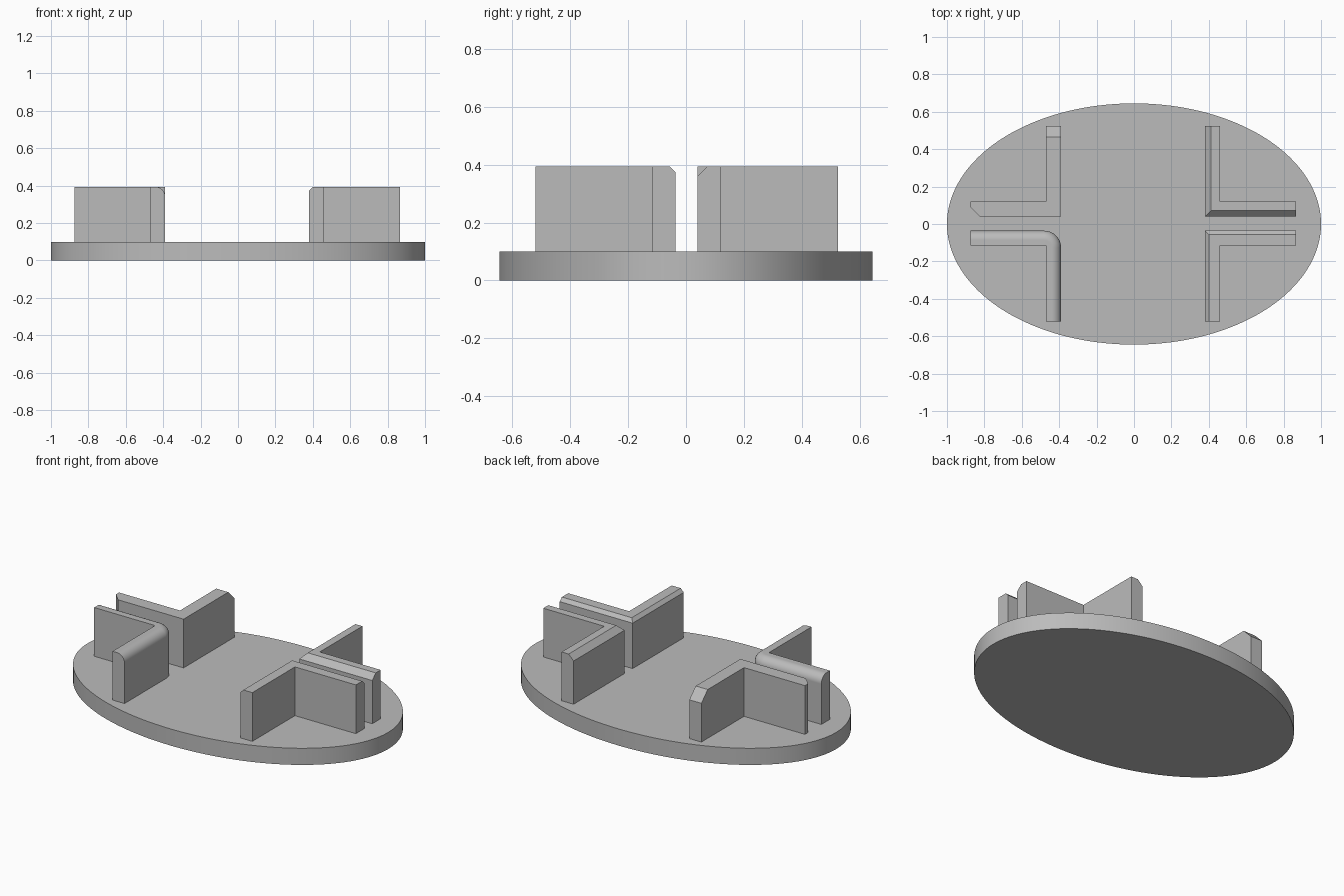
import bpy, bmesh, math
from mathutils import Matrix, Vector

cube = bpy.data.objects.get("Cube")
if cube:
    bpy.data.objects.remove(cube, do_unlink=True)

grey = bpy.data.materials.new("plain_grey")
grey.use_nodes = True
colour = (0.5, 0.5, 0.5, 1)
grey.diffuse_color = colour
grey.node_tree.nodes["Principled BSDF"].inputs["Base Color"].default_value = colour

BASE_H, TOP = 0.1, 0.393
LENGTH, WALL = 0.485, 0.08
EPS = 1e-4


def finish(name, bm):
    """Turn a bmesh into a shaded object."""
    bmesh.ops.recalc_face_normals(bm, faces=bm.faces)
    mesh = bpy.data.meshes.new(name)
    bm.to_mesh(mesh)
    bm.free()
    mesh.materials.append(grey)
    mesh.shade_smooth()
    mesh.set_sharp_from_angle(angle=math.radians(30))
    obj = bpy.data.objects.new(name, mesh)
    bpy.context.collection.objects.link(obj)
    return obj


def bevel(bm, test, size, segments=1):
    """Bevel every edge whose two end points both pass the test."""
    edges = [e for e in bm.edges if all(test(v.co) for v in e.verts)]
    bmesh.ops.bevel(bm, geom=edges, offset=size, offset_type='OFFSET',
                    segments=segments, profile=0.5, affect='EDGES')


# Edge tests in the bracket's own frame: corner at the origin, arms along +x and +y
def outer_corner(p):
    return abs(p.x) < EPS and abs(p.y) < EPS


def outer_top(p):
    return p.z > TOP - EPS and min(p.x, p.y) < WALL / 2


def y_arm_end_top(p):
    return p.z > TOP - EPS and p.y > LENGTH - EPS


def x_arm_end_corner(p):
    return p.x > LENGTH - EPS and abs(p.y) < EPS


def bracket(name, corner, sx, sy, bevels):
    """L-shaped upright wall, mirrored into its quadrant by sx and sy."""
    outline = [(0, 0), (LENGTH, 0), (LENGTH, WALL), (WALL, WALL), (WALL, LENGTH), (0, LENGTH)]
    bm = bmesh.new()
    face = bm.faces.new([bm.verts.new((x, y, BASE_H)) for x, y in outline])
    walls = bmesh.ops.extrude_face_region(bm, geom=[face], use_keep_orig=True)
    raised = [g for g in walls["geom"] if isinstance(g, bmesh.types.BMVert)]
    bmesh.ops.translate(bm, verts=raised, vec=(0, 0, TOP - BASE_H))
    bmesh.ops.recalc_face_normals(bm, faces=bm.faces)
    for args in bevels:
        bevel(bm, *args)
    move = Matrix.Translation(Vector((*corner, 0))) @ Matrix.Diagonal((sx, sy, 1, 1))
    bmesh.ops.transform(bm, matrix=move, verts=bm.verts)
    return finish(name, bm)


# Oval base plate
bm = bmesh.new()
bmesh.ops.create_cone(bm, cap_ends=True, segments=128, radius1=1, radius2=1, depth=BASE_H)
bmesh.ops.transform(bm, verts=bm.verts,
                    matrix=Matrix.Translation((0, 0, BASE_H / 2)) @ Matrix.Diagonal((1, 0.645, 1, 1)))
finish("base_plate", bm)

# Rounded bracket
rounded = bracket("front_right_rounded_bracket", (-0.39, -0.036), -1, -1,
                  [(outer_corner, 0.09, 10), (outer_top, 0.05, 8)])
weighted = rounded.modifiers.new("even_shading", 'WEIGHTED_NORMAL')
weighted.keep_sharp = True

# Bracket with clipped arm ends
bracket("back_right_clipped_bracket", (-0.39, 0.04), -1, 1,
        [(y_arm_end_top, 0.06), (x_arm_end_corner, 0.05)])

# Brackets with chamfered outer top edges
bracket("front_left_chamfered_bracket", (0.38, -0.036), 1, -1, [(outer_top, 0.02)])
bracket("back_left_chamfered_bracket", (0.38, 0.04), 1, 1, [(outer_top, 0.033)])
